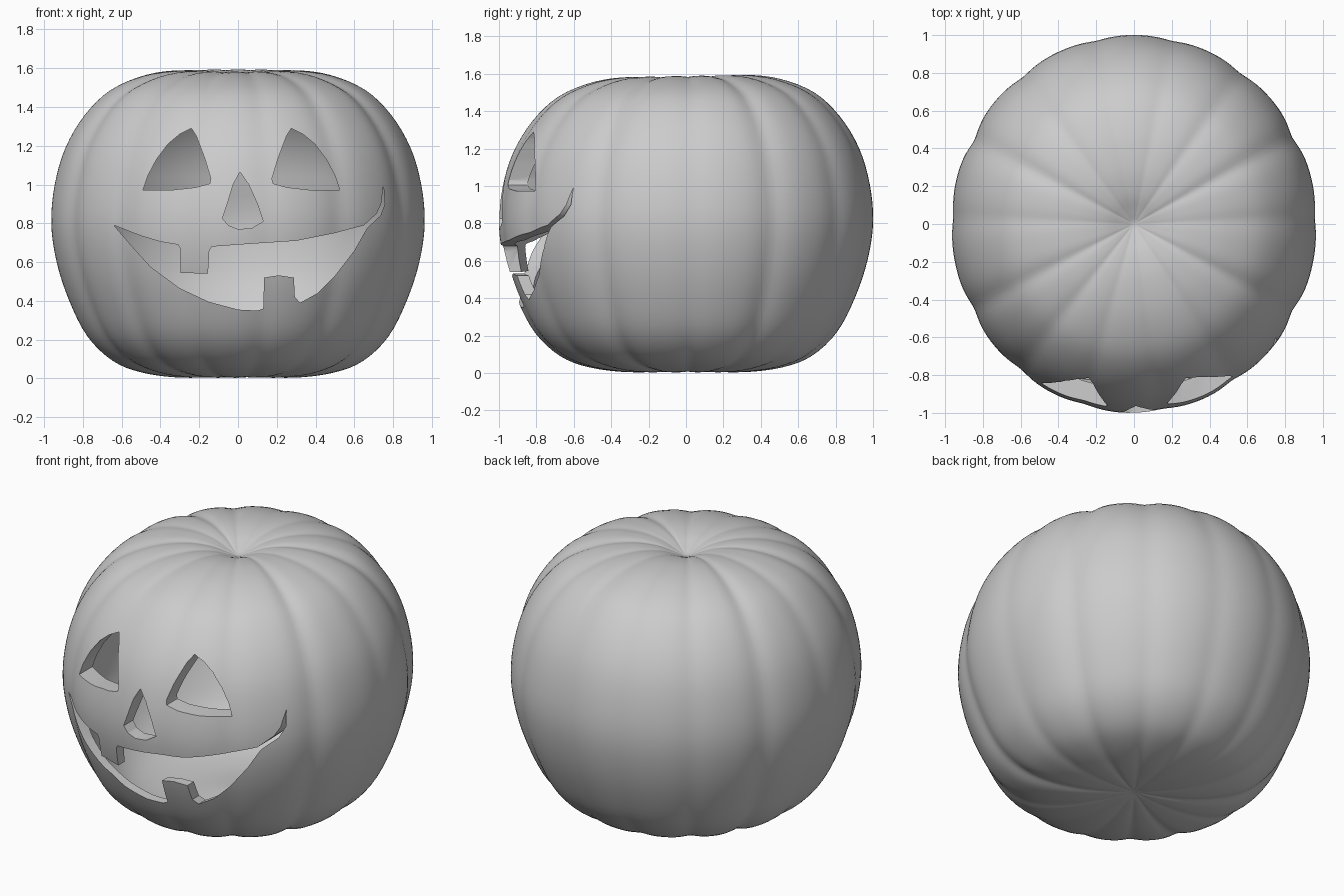
import bpy, bmesh, math
from mathutils import Vector

if "Cube" in bpy.data.objects:
    bpy.data.objects.remove(bpy.data.objects["Cube"])

# Half cross-section (radius, height), bottom centre to top centre
PROFILE = [(0, .025), (.1, .012), (.3, .004), (.5, .03), (.65, .09), (.78, .215), (.875, .4),
           (.94, .6), (.968, .8), (.95, 1.0), (.895, 1.19), (.795, 1.36), (.66, 1.49),
           (.48, 1.565), (.3, 1.588), (.16, 1.572), (.06, 1.535), (0, 1.515)]
# Directions of the vertical creases in degrees, with depth
CREASES = [(2, .010), (28, .020), (54, .013), (78, .009), (102, .009), (128, .013), (153, .020),
           (178, .010), (207, .018), (231, .014), (254, .010), (279, .010), (303, .014), (332, .020)]
SEGMENTS, STEPS = 180, 4


def smooth_profile():
    p = [Vector(q) for q in PROFILE]
    p = [Vector((-p[1].x, p[1].y))] + p + [Vector((-p[-2].x, p[-2].y))]
    out = []
    for i in range(1, len(p) - 2):
        a, b, c, d = p[i - 1:i + 3]
        for k in range(STEPS):
            t = k / STEPS
            out.append(.5 * (2 * b + (c - a) * t + (2 * a - 5 * b + 4 * c - d) * t * t
                             + (3 * b - a - 3 * c + d) * t ** 3))
    return out + [p[-2]]


def crease(deg):
    total = 0
    for a, depth in CREASES:
        d = (deg - a + 180) % 360 - 180
        total += depth * math.exp(-(abs(d) / 5) ** 1.6)
    return total


def wall(z):
    """Wall thickness, heavier towards the top."""
    return .055 + .05 * min(1, max(0, (z - .5) / .5))


def add_skin(bm, inner):
    """Ribbed outer skin, or smooth inner skin shifted inward and flipped."""
    pts = smooth_profile()
    rows = []

    def place(r, z, a):
        y = r * 1.034 * math.sin(a)
        return bm.verts.new((r * math.cos(a), y, z + .012 * y * z))

    for i in range(1, len(pts) - 1):
        t = (pts[i + 1] - pts[i - 1]).normalized()
        n = Vector((t.y, -t.x))
        fade = min(1, pts[i].x / .6)
        ring = []
        for s in range(SEGMENTS):
            a = 2 * math.pi * s / SEGMENTS
            depth = wall(pts[i].y) if inner else fade * crease(math.degrees(a))
            q = pts[i] - n * depth
            ring.append(place(max(q.x, .004), q.y, a))
        rows.append(ring)
    low = place(0, pts[0].y + inner * wall(0), 0)
    top = place(0, pts[-1].y - inner * wall(1.5), 0)
    faces = []
    for s in range(SEGMENTS):
        e = (s + 1) % SEGMENTS
        faces.append((low, rows[0][e], rows[0][s]))
        faces.append((top, rows[-1][s], rows[-1][e]))
        for u, v in zip(rows, rows[1:]):
            faces.append((u[s], u[e], v[e], v[s]))
    for f in faces:
        bm.faces.new(f[::-1] if inner else f)


def finish(bm, name):
    me = bpy.data.meshes.new(name)
    bm.to_mesh(me)
    bm.free()
    ob = bpy.data.objects.new(name, me)
    bpy.context.collection.objects.link(ob)
    return ob


def cutter(name, outline):
    """Prism through the front wall from an x, z outline."""
    bm = bmesh.new()
    f = bm.faces.new([bm.verts.new((x, -1.3, z)) for x, z in outline])
    ext = bmesh.ops.extrude_face_region(bm, geom=[f])
    bmesh.ops.translate(bm, vec=(0, 1.0, 0),
                        verts=[v for v in ext['geom'] if isinstance(v, bmesh.types.BMVert)])
    bmesh.ops.recalc_face_normals(bm, faces=bm.faces)
    ob = finish(bm, name)
    ob.hide_render = True
    return ob


# Hollow shell
bm = bmesh.new()
add_skin(bm, False)
add_skin(bm, True)
pumpkin = finish(bm, "pumpkin_shell")

# Face openings
eye = [(-.49, .972), (-.465, 1.045), (-.42, 1.13), (-.36, 1.21), (-.3, 1.26), (-.24, 1.29),
       (-.215, 1.25), (-.17, 1.13), (-.14, 1.03), (-.146, 1.005), (-.22, .985), (-.34, .972)]
nose = [(.01, 1.065), (-.025, 1.0), (-.055, .9), (-.08, .825), (-.05, .79), (0, .77),
        (.07, .775), (.13, .81), (.1, .9), (.055, 1.0)]
mouth = [(-.64, .79), (-.5, .735), (-.4, .705), (-.31, .69), (-.297, .67), (-.297, .545),
         (-.155, .54), (-.148, .66), (-.135, .68), (0, .69), (.3, .71), (.5, .75), (.65, .79),
         (.715, .85), (.738, .9), (.75, .995), (.757, .9), (.735, .84), (.665, .775), (.6, .66),
         (.5, .53), (.41, .44), (.32, .39), (.293, .42), (.288, .52), (.21, .532), (.135, .52),
         (.13, .36), (.1, .35), (0, .355), (-.15, .395), (-.3, .465), (-.45, .575), (-.55, .685)]
cutters = [cutter("left_eye_cutter", eye),
           cutter("right_eye_cutter", [(.035 - x, z) for x, z in eye]),
           cutter("nose_cutter", nose), cutter("mouth_cutter", mouth)]

bpy.context.view_layer.objects.active = pumpkin
pumpkin.select_set(True)
for c in cutters:
    m = pumpkin.modifiers.new(c.name, 'BOOLEAN')
    m.operation, m.solver, m.object = 'DIFFERENCE', 'EXACT', c
    bpy.ops.object.modifier_apply(modifier=m.name)
for c in cutters:
    bpy.data.objects.remove(c)

# Smooth skin with crisp carved edges
bpy.ops.object.shade_smooth_by_angle(angle=math.radians(35))
